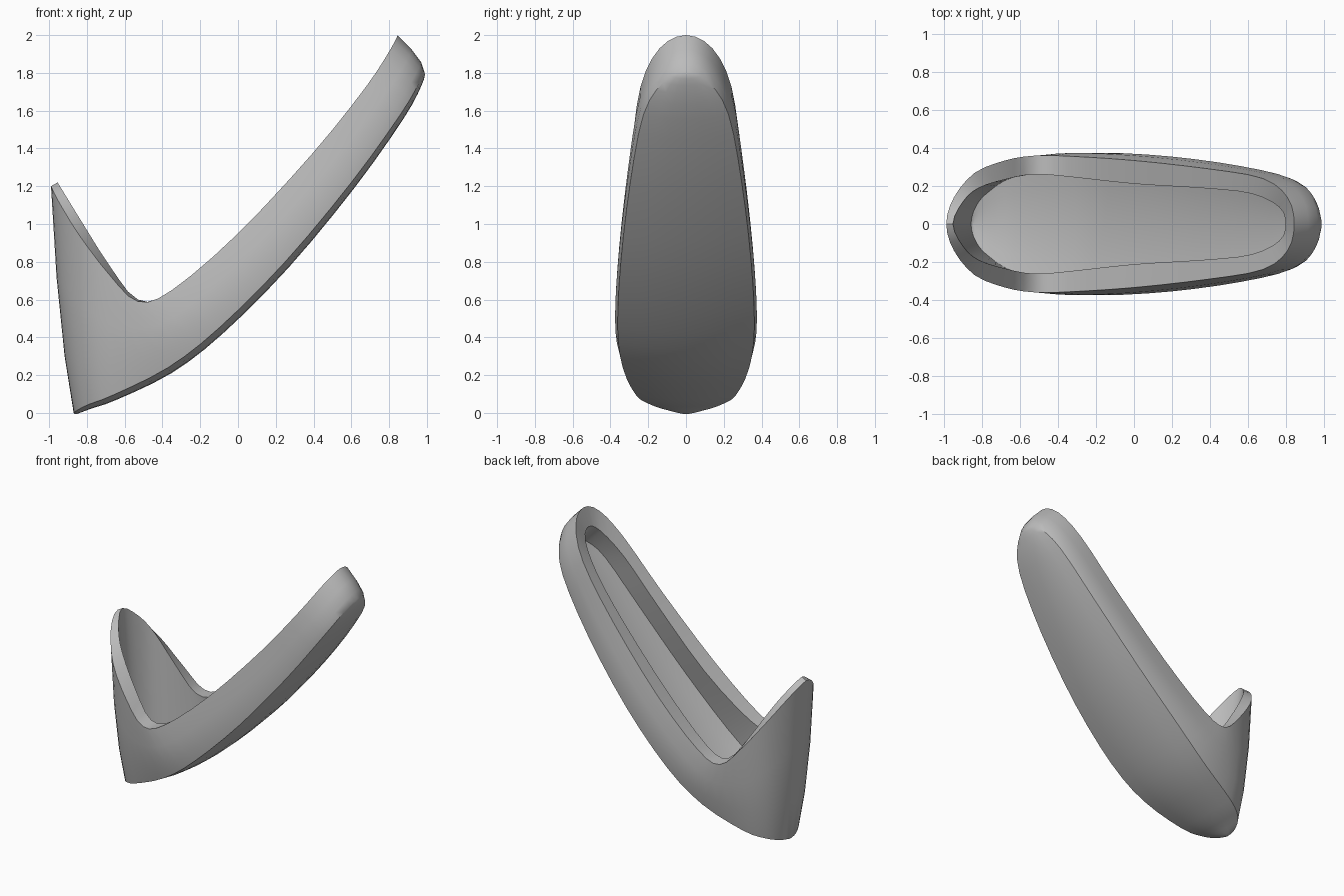
import bpy
import bmesh
import math
from mathutils import Vector

cube = bpy.data.objects.get("Cube")
if cube:
    bpy.data.objects.remove(cube, do_unlink=True)

STEPS = 3  # subdivisions between neighbouring stations


# Half outlines run from the heel along the +y side to the toe: x, y, z
sole_edge = [(-.87, 0, 0), (-.85, .1, .015), (-.79, .19, .045), (-.66, .265, .095),
             (-.37, .335, .24), (-.1, .362, .45), (.25, .345, .8), (.6, .295, 1.22),
             (.86, .225, 1.58), (.96, .12, 1.75), (.985, 0, 1.81)]
rim_outer = [(-.99, 0, 1.2), (-.95, .14, 1.12), (-.84, .27, .94), (-.68, .335, .73),
             (-.53, .36, .59), (-.35, .358, .65), (0, .335, .95), (.4, .29, 1.38),
             (.68, .24, 1.73), (.81, .14, 1.93), (.845, 0, 2)]
rim_inner = [(-.955, 0, 1.22), (-.9, .12, 1.13), (-.82, .19, 1), (-.68, .235, .78),
             (-.53, .262, .6), (-.35, .25, .64), (0, .212, .93), (.38, .188, 1.34),
             (.62, .16, 1.63), (.765, .09, 1.81), (.8, 0, 1.87)]
floor_edge = [(-.86, 0, .12), (-.83, .1, .13), (-.76, .175, .15), (-.64, .245, .19),
              (-.4, .28, .32), (-.15, .285, .5), (.2, .265, .85), (.54, .22, 1.26),
              (.78, .165, 1.58), (.87, .09, 1.7), (.9, 0, 1.75)]


def mirrored(p):
    return Vector((p.x, -p.y, p.z))


def smooth_half(points):
    """Smooth curve through a half outline, continuing across the centre plane."""
    pts = [Vector(p) for p in points]
    ext = [mirrored(pts[1])] + pts + [mirrored(pts[-2])]
    out = []
    for i in range(1, len(ext) - 2):
        a, b, c, d = ext[i - 1:i + 3]
        for k in range(STEPS):
            t = k / STEPS
            out.append(b + t * (c - a) / 2
                       + t * t * (2 * a - 5 * b + 4 * c - d) / 2
                       + t ** 3 * (3 * b - a - 3 * c + d) / 2)
    return out + [pts[-1]]


def add_ring(bm, half):
    """Closed loop of vertices from a half outline and its mirror image."""
    loop = half + [mirrored(p) for p in half[-2:0:-1]]
    return [bm.verts.new(p) for p in loop]


def add_face(bm, corners):
    unique = list(dict.fromkeys(corners))
    if len(unique) > 2:
        bm.faces.new(unique)


def bridge(bm, lower, upper):
    for i in range(len(lower)):
        j = (i + 1) % len(lower)
        add_face(bm, (lower[i], lower[j], upper[j], upper[i]))


def cap(bm, ring, dip):
    """Fill a ring with rows running across it, bulged by the dip vector."""
    half = len(ring) // 2
    widest = max(v.co.y for v in ring)
    rows = []
    for i in range(half + 1):
        left, right = ring[i], ring[-i]
        if i in (0, half):
            rows.append([ring[i]] * 7)
            continue
        row = [left]
        for k in range(1, 6):
            s = k / 3 - 1
            bulge = dip * (1 - s * s) * math.sqrt(left.co.y / widest)
            row.append(bm.verts.new(left.co.lerp(right.co, k / 6) + bulge))
        rows.append(row + [right])
    for a, b in zip(rows, rows[1:]):
        for k in range(6):
            add_face(bm, (a[k], a[k + 1], b[k + 1], b[k]))


def belly(lower, upper, t, swell):
    """Swollen loop part of the way up the outer wall."""
    loop = []
    for a, b in zip(lower, upper):
        m = a.lerp(b, t)
        loop.append(Vector((m.x * (1 + swell), m.y * (1 + swell * 2), m.z)))
    return loop


bm = bmesh.new()
bottom, top, inner, floor = [smooth_half(o) for o in
                             (sole_edge, rim_outer, rim_inner, floor_edge)]
low_belly = belly(bottom, top, .25, .02)
high_belly = belly(bottom, top, .6, .02)

# Outer wall, rim and inner wall
rings = [add_ring(bm, half) for half in
         (bottom, low_belly, high_belly, top, inner, floor)]
for lower, upper in zip(rings, rings[1:]):
    bridge(bm, lower, upper)

# Rounded sole and insole
cap(bm, rings[0], Vector((.5, 0, -.75)) * .04)
cap(bm, rings[-1], Vector((.5, 0, -.75)) * .03)
bmesh.ops.recalc_face_normals(bm, faces=bm.faces)

mesh = bpy.data.meshes.new("shoe_shell")
bm.to_mesh(mesh)
bm.free()
shell = bpy.data.objects.new("shoe_shell", mesh)
bpy.context.collection.objects.link(shell)

# Plain grey material
grey = bpy.data.materials.new("plain_grey")
grey.use_nodes = True
colour = (.5, .5, .5, 1)
grey.diffuse_color = colour
grey.node_tree.nodes["Principled BSDF"].inputs["Base Color"].default_value = colour
mesh.materials.append(grey)

# Smooth surfaces with crisp rim and sole edges
bpy.ops.object.select_all(action="DESELECT")
shell.select_set(True)
bpy.context.view_layer.objects.active = shell
bpy.ops.object.shade_smooth_by_angle(angle=math.radians(35))
